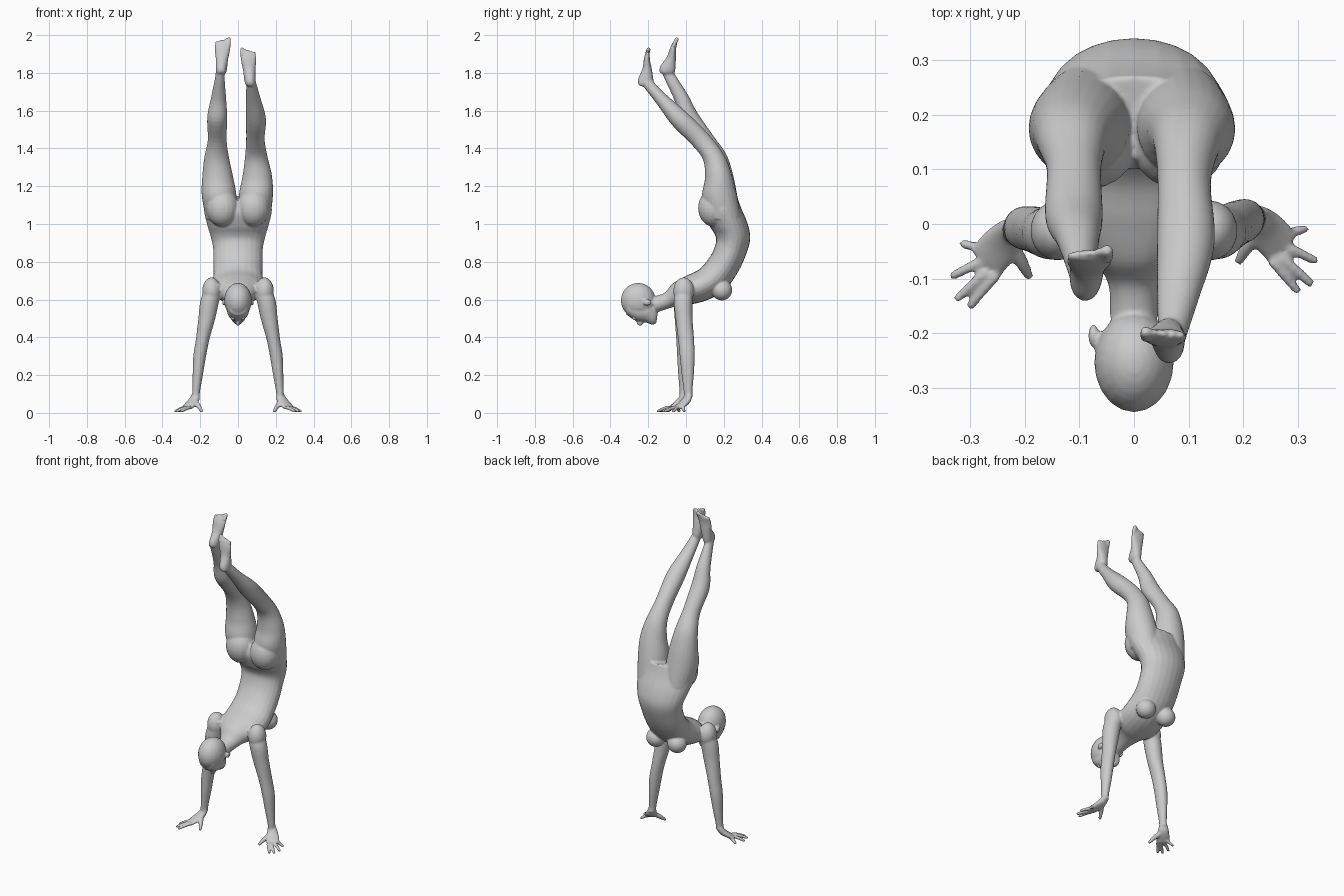
import bpy, bmesh, math
from mathutils import Vector as V, Matrix

bm = bmesh.new()


def loft(sections, n=24, steps=5):
    """Closed skin over elliptical sections (centre, half-axis, half-axis), smoothly interpolated."""
    rows = [[c for vec in s for c in vec] for s in sections]
    rows = [rows[0]] + rows + [rows[-1]]
    fine = []
    for i in range(1, len(rows) - 2):
        for k in range(steps):
            t = k / steps
            fine.append([0.5 * (2 * b + (c - a) * t + (2 * a - 5 * b + 4 * c - d) * t * t
                                + (3 * b - a - 3 * c + d) * t ** 3)
                         for a, b, c, d in zip(*rows[i - 1:i + 3])])
    fine.append(rows[-1])
    rings = []
    for r in fine:
        c, u, v = V(r[:3]), V(r[3:6]), V(r[6:])
        rings.append([bm.verts.new(c + u * math.cos(a) + v * math.sin(a))
                      for a in (2 * math.pi * j / n for j in range(n))])
    faces = [bm.faces.new(rings[0]), bm.faces.new(rings[-1][::-1])]
    for p, q in zip(rings, rings[1:]):
        faces += [bm.faces.new((p[j], q[j], q[(j + 1) % n], p[(j + 1) % n])) for j in range(n)]
    bmesh.ops.recalc_face_normals(bm, faces=faces)


def sag(cx, w, by, bz, fy, fz):
    """Section given by its half width and its back and front points in the side view."""
    return V((cx, (by + fy) / 2, (bz + fz) / 2)), V((w, 0, 0)), V((0, (fy - by) / 2, (fz - bz) / 2))


def ball(c, r, rx=0.0):
    m = Matrix.Translation(c) @ Matrix.Rotation(rx, 4, 'X') @ Matrix.Diagonal((*r, 1))
    bmesh.ops.create_uvsphere(bm, u_segments=20, v_segments=14, radius=1, matrix=m)


def digit(points, r0, r1):
    """Tapered finger or toe with rounded tip."""
    pts = [V(p) for p in points]
    d = (pts[-1] - pts[0]).normalized()
    u = d.orthogonal().normalized()
    v = d.cross(u)
    k = len(pts) - 1
    rad = [r0 + (r1 - r0) * i / k for i in range(k + 1)]
    loft([(p, u * r, v * r) for p, r in zip(pts, rad)], 12, 3)
    ball(pts[-1], (r1, r1, r1))


# torso with neck, from head end to pelvis
loft([sag(0, *s) for s in [
    (.045, -.18, .615, -.16, .53), (.048, -.115, .635, -.10, .55),
    (.085, -.07, .685, -.03, .57), (.13, 0, .725, .03, .575),
    (.137, .07, .76, .12, .60), (.13, .115, .81, .21, .655),
    (.13, .145, .86, .272, .74), (.132, .16, .915, .315, .83),
    (.145, .15, .95, .34, .92), (.163, .125, .99, .327, 1.0),
    (.18, .10, 1.06, .29, 1.09), (.165, .12, 1.12, .27, 1.15)]])

for s in (-1, 1):
    # breasts, buttocks, shoulders, ears
    ball((s * .072, .19, .65), (.056, .055, .055))
    ball((s * .082, .147, 1.085), (.086, .083, .10))
    ball((s * .14, -.012, .645), (.05, .055, .072))
    ball((s * .074, -.205, .585), (.01, .022, .017))

# head: skull, face and nose
ball((0, -.253, .595), (.073, .092, .093))
loft([sag(0, *s) for s in [
    (.05, -.31, .6, -.315, .52), (.058, -.26, .6, -.265, .487),
    (.053, -.2, .6, -.215, .48), (.036, -.16, .56, -.178, .466),
    (.02, -.15, .53, -.157, .475)]])
ball((0, -.243, .477), (.012, .019, .016))

# legs
LEFT = [(-.09, .08, .12, 1.02, .29, 1.04), (-.10, .092, .085, 1.14, .27, 1.16),
        (-.108, .081, .10, 1.24, .247, 1.27), (-.113, .065, .095, 1.34, .213, 1.37),
        (-.110, .050, .055, 1.43, .15, 1.46), (-.110, .053, -.03, 1.54, .06, 1.59),
        (-.103, .040, -.06, 1.65, .01, 1.685), (-.096, .025, -.112, 1.765, -.057, 1.79),
        (-.093, .025, -.13, 1.81, -.075, 1.83)]
RIGHT = [(.09, .08, .12, 1.02, .29, 1.04), (.095, .090, .085, 1.14, .268, 1.16),
         (.102, .078, .10, 1.24, .24, 1.27), (.097, .060, .09, 1.34, .20, 1.37),
         (.092, .049, .03, 1.42, .12, 1.475), (.095, .053, -.072, 1.522, .005, 1.59),
         (.081, .039, -.158, 1.64, -.105, 1.685), (.069, .025, -.232, 1.737, -.188, 1.77),
         (.067, .024, -.245, 1.77, -.205, 1.79)]
for leg in (LEFT, RIGHT):
    loft([sag(*r) for r in leg])


# feet: sole near the back side, toes upward, big toe inward
def foot(s, x0, x1, hy, hz, ang):
    al = V((0, math.sin(ang), math.cos(ang)))
    do = V((0, math.cos(ang), -math.sin(ang)))
    heel = V((0, hy, hz))
    secs = []
    for t, d0, d1, w in [(0, .014, .04, .016), (.012, .004, .065, .025), (.035, 0, .083, .03),
                         (.09, .008, .062, .033), (.145, .002, .035, .042), (.18, .003, .024, .038)]:
        c = heel + al * t + do * (d0 + d1) / 2 + V((x0 + (x1 - x0) * t / .18, 0, 0))
        secs.append((c, V((w, 0, 0)), do * (d1 - d0) / 2))
    loft(secs)
    for i in range(5):
        x = x1 + s * (-.031 + .0162 * i)
        r = .0115 if i == 0 else .0078
        tip = .197 - .005 * i
        p = heel + do * .013 + V((x, 0, 0))
        digit([p + al * .165, p + al * tip], r, r)


foot(-1, -.09, -.08, -.15, 1.808, math.radians(27))
foot(1, .066, .053, -.262, 1.737, math.radians(15))

# arms and hands
for s, dy in ((-1, 0), (1, .028)):
    def P(x, y, z):
        return V((s * x, y + dy * max(0, 1 - z / .6), z))

    arm = [(.12, .045, .68, -.05, .04), (.148, .05, .6, -.065, .035), (.165, .045, .5, -.06, .03),
           (.187, .036, .39, -.052, .033), (.203, .034, .30, -.047, .032), (.212, .028, .21, -.042, .024),
           (.221, .021, .12, -.035, .012), (.223, .02, .085, -.035, .012)]
    loft([(P(x, (b + f) / 2, z), V((w, 0, 0)), V((0, (f - b) / 2, 0))) for x, w, z, b, f in arm])
    # palm
    across = V((s * .8, .6, 0))
    loft([(P(x, y, z), across * w, V((s * a, -a, b)) * t) for x, y, z, w, a, b, t in [
        (.222, -.008, .095, .024, .5, .6, .018), (.232, -.02, .07, .03, .5, .7, .02),
        (.248, -.042, .048, .037, .35, .85, .017), (.270, -.07, .028, .037, .2, .95, .012)]])
    # fingers, index to little
    for bx, by, tx, ty in [(.252, -.092, .298, -.148), (.268, -.085, .322, -.135),
                           (.279, -.068, .330, -.094), (.276, -.045, .312, -.037)]:
        digit([P(bx, by, .03), P((bx + tx) / 2, (by + ty) / 2, .022), P(tx, ty, .009)], .0105, .0085)
    # thumb
    digit([P(.228, -.035, .058), P(.206, -.07, .032), P(.193, -.094, .011)], .016, .009)

# skin everything into one smooth body
me = bpy.data.meshes.new("body")
bm.to_mesh(me)
bm.free()
body = bpy.data.objects.new("body", me)
bpy.context.collection.objects.link(body)
rm = body.modifiers.new("skin", 'REMESH')
rm.mode = 'VOXEL'
rm.voxel_size = .005
rm.use_smooth_shade = True
sm = body.modifiers.new("soften", 'SMOOTH')
sm.factor = .5
sm.iterations = 6

# eyes
for s, name in ((-1, "left_eye"), (1, "right_eye")):
    bpy.ops.mesh.primitive_uv_sphere_add(segments=16, ring_count=10, radius=.012,
                                         location=(s * .026, -.272, .503))
    bpy.context.object.name = name
    bpy.ops.object.shade_smooth()
